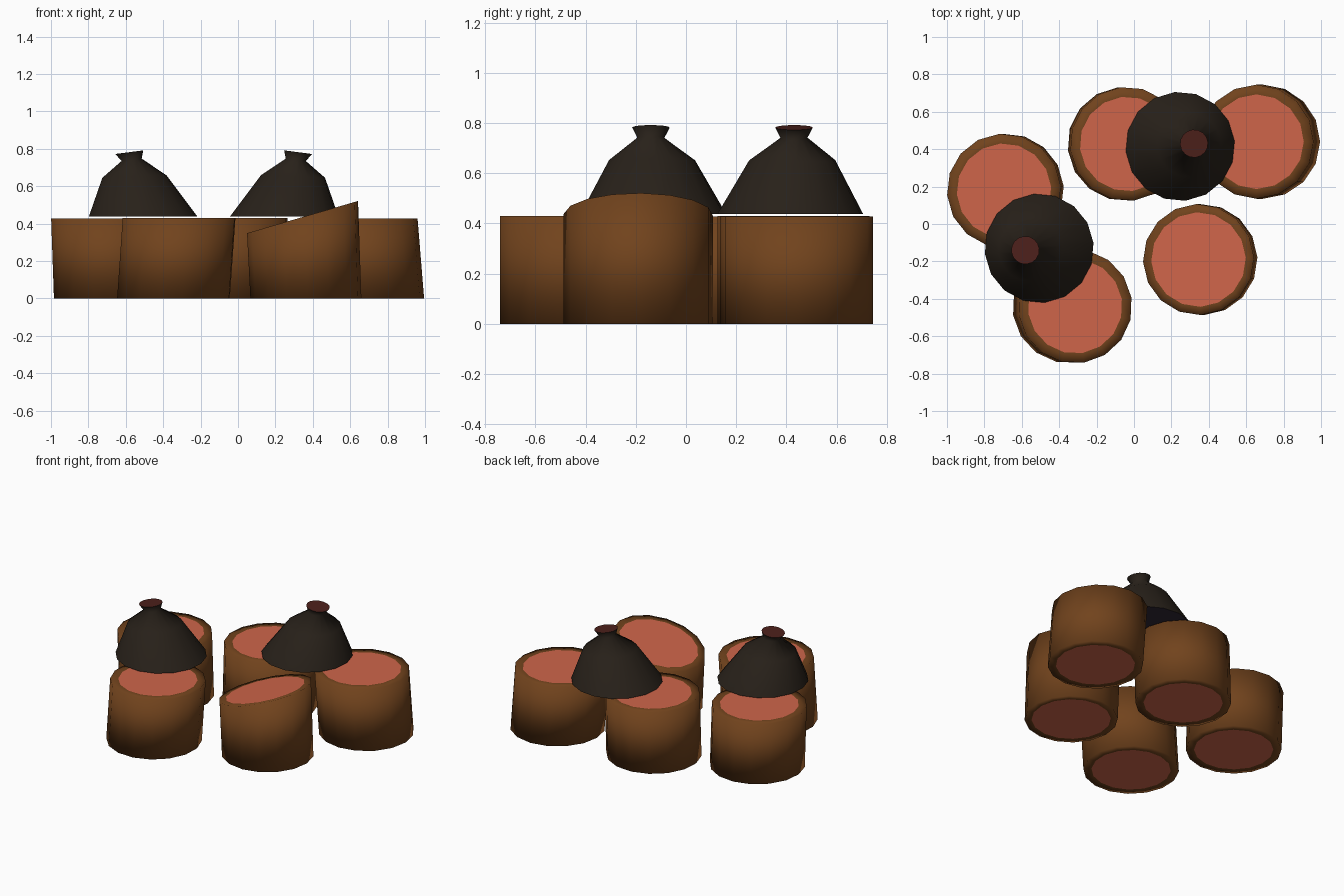
import bpy, bmesh, math

if "Cube" in bpy.data.objects:
    bpy.data.objects.remove(bpy.data.objects["Cube"])


def material(name, rgb):
    m = bpy.data.materials.new(name)
    m.diffuse_color = (*rgb, 1)
    m.use_nodes = True
    m.node_tree.nodes["Principled BSDF"].inputs["Base Color"].default_value = m.diffuse_color
    return m


BARK = material("bark", (0.165, 0.056, 0.012))
WOOD = material("cut_wood", (0.62, 0.13, 0.068))
CLOTH = material("sack_cloth", (0.021, 0.015, 0.010))
MOUTH = material("sack_mouth", (0.075, 0.015, 0.011))
BASE = material("sack_base", (0.03, 0.02, 0.035))


def loft(name, rings, sides, phase, mats):
    """Skin rings of (x, y, z, radius, slope of z along x) and cap both ends.
    mats = side, bottom cap, top cap."""
    bm = bmesh.new()
    loops = []
    for x, y, z, r, slope in rings:
        loop = []
        for i in range(sides):
            a = 2 * math.pi * (i + phase) / sides
            dx = r * math.cos(a)
            loop.append(bm.verts.new((x + dx, y + r * math.sin(a), z + slope * dx)))
        loops.append(loop)
    for lo, hi in zip(loops, loops[1:]):
        for i in range(sides):
            j = (i + 1) % sides
            f = bm.faces.new((lo[i], lo[j], hi[j], hi[i]))
            f.smooth = True
    bm.faces.new(loops[0][::-1]).material_index = 1
    bm.faces.new(loops[-1]).material_index = 2
    me = bpy.data.meshes.new(name)
    bm.to_mesh(me)
    bm.free()
    for m in mats:
        me.materials.append(m)
    ob = bpy.data.objects.new(name, me)
    bpy.context.collection.objects.link(ob)


# Log stumps: top centre x, y, top height, sideways lean of the foot, top slope, phase
logs = [
    (-0.695, 0.178, 0.428, 0.015, 0.0, 0.2),
    (-0.315, -0.440, 0.430, -0.030, 0.0, 0.4),
    (0.345, -0.190, 0.435, 0.018, 0.29, 0.1),
    (-0.037, 0.428, 0.430, -0.013, 0.0, 0.3),
    (0.655, 0.440, 0.428, 0.035, 0.0, 0.0),
]
for n, (x, y, z, lean, slope, phase) in enumerate(logs, 1):
    r = 0.297 if slope else 0.305
    loft(f"log_{n}", [
        (x + lean, y, 0.001, 0.253, 0),
        (x + lean, y, 0.000, r, 0),
        (x, y, z, r, slope),
        (x, y, z, 0.253, slope),
    ], 16, phase, (BARK, WOOD, WOOD))

# Tied sacks: base centre x, y, lean direction, y drift of the neck
sacks = [(-0.507, -0.130, -1, -0.01), (0.247, 0.415, 1, 0.015)]
for n, (x, y, d, drift) in enumerate(sacks, 1):
    loft(f"sack_{n}", [
        (x, y, 0.437, 0.292, 0),
        (x + 0.047 * d, y + drift * 0.5, 0.652, 0.172, -0.04 * d),
        (x + 0.062 * d, y + drift, 0.741, 0.054, -0.12 * d),
        (x + 0.074 * d, y + drift, 0.782, 0.075, -0.13 * d),
    ], 16, 0.25, (CLOTH, BASE, MOUTH))
